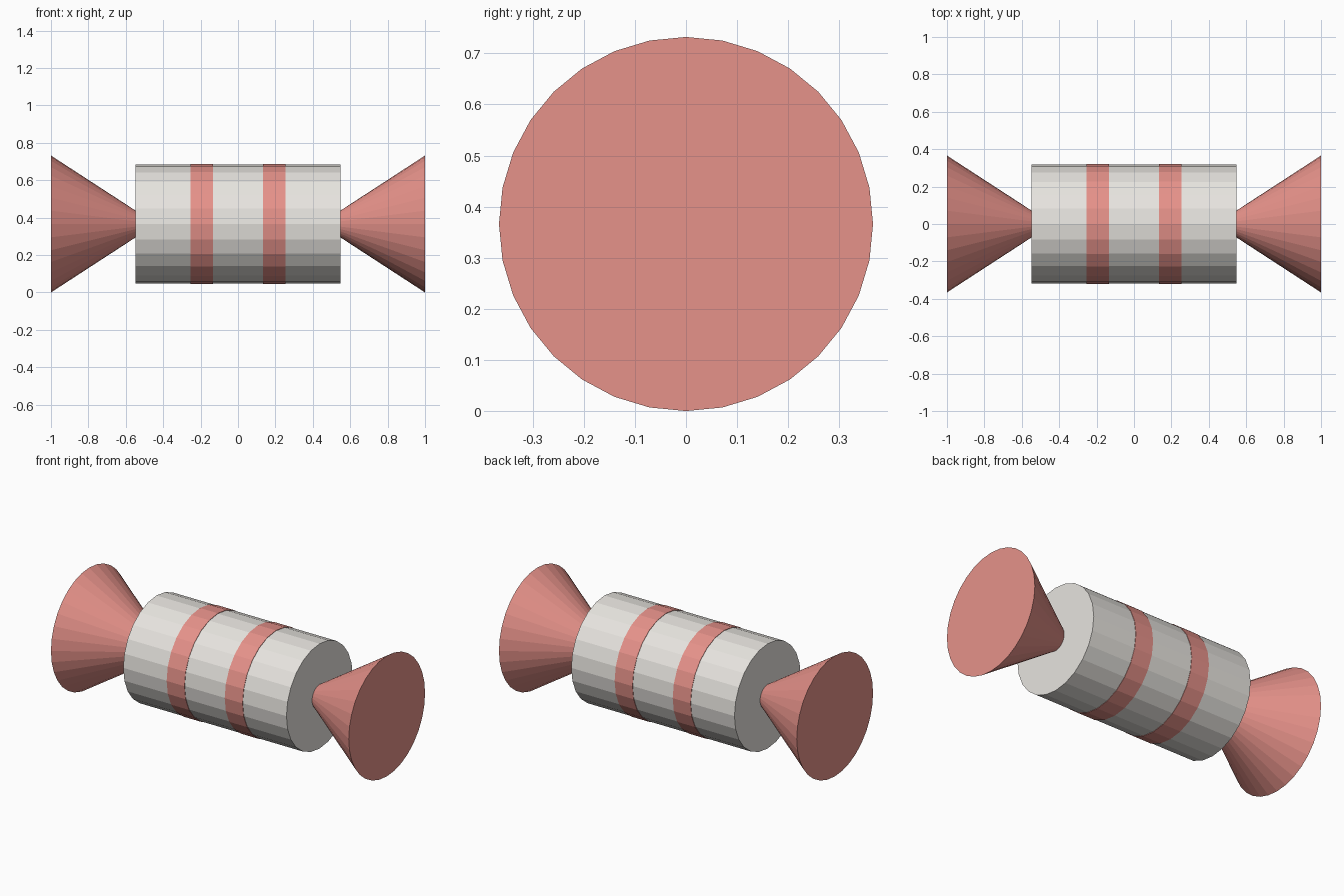
import bpy
import math

if "Cube" in bpy.data.objects:
    bpy.data.objects.remove(bpy.data.objects["Cube"])

AXIS_Z = 0.366  # height of the shared long axis


def material(name, rgb):
    m = bpy.data.materials.new(name)
    m.diffuse_color = (*rgb, 1.0)
    m.use_nodes = True
    m.node_tree.nodes["Principled BSDF"].inputs["Base Color"].default_value = m.diffuse_color
    return m


white = material("warm_white", (0.806, 0.783, 0.745))
pink = material("coral_pink", (0.791, 0.287, 0.254))


def x_frustum(name, x0, x1, r0, r1, sides, mat):
    """Flat-shaded frustum along x: radius r0 at x0, r1 at x1 (x0 < x1)."""
    bpy.ops.mesh.primitive_cone_add(
        vertices=sides, radius1=r0, radius2=r1, depth=x1 - x0,
        location=((x0 + x1) / 2, 0, AXIS_Z), rotation=(0, math.pi / 2, 0))
    ob = bpy.context.object
    ob.name = name
    ob.data.materials.append(mat)
    return ob


# Sweet body
x_frustum("wrapper_body", -0.548, 0.548, 0.318, 0.318, 24, white)

# Stripes, a hair proud of the body
x_frustum("left_stripe", -0.255, -0.135, 0.3205, 0.3205, 24, pink)
x_frustum("right_stripe", 0.135, 0.255, 0.3205, 0.3205, 24, pink)

# Flared wrapper ends
x_frustum("left_wrapper_end", -1.0, -0.545, 0.366, 0.07, 32, pink)
x_frustum("right_wrapper_end", 0.545, 1.0, 0.07, 0.366, 32, pink)
